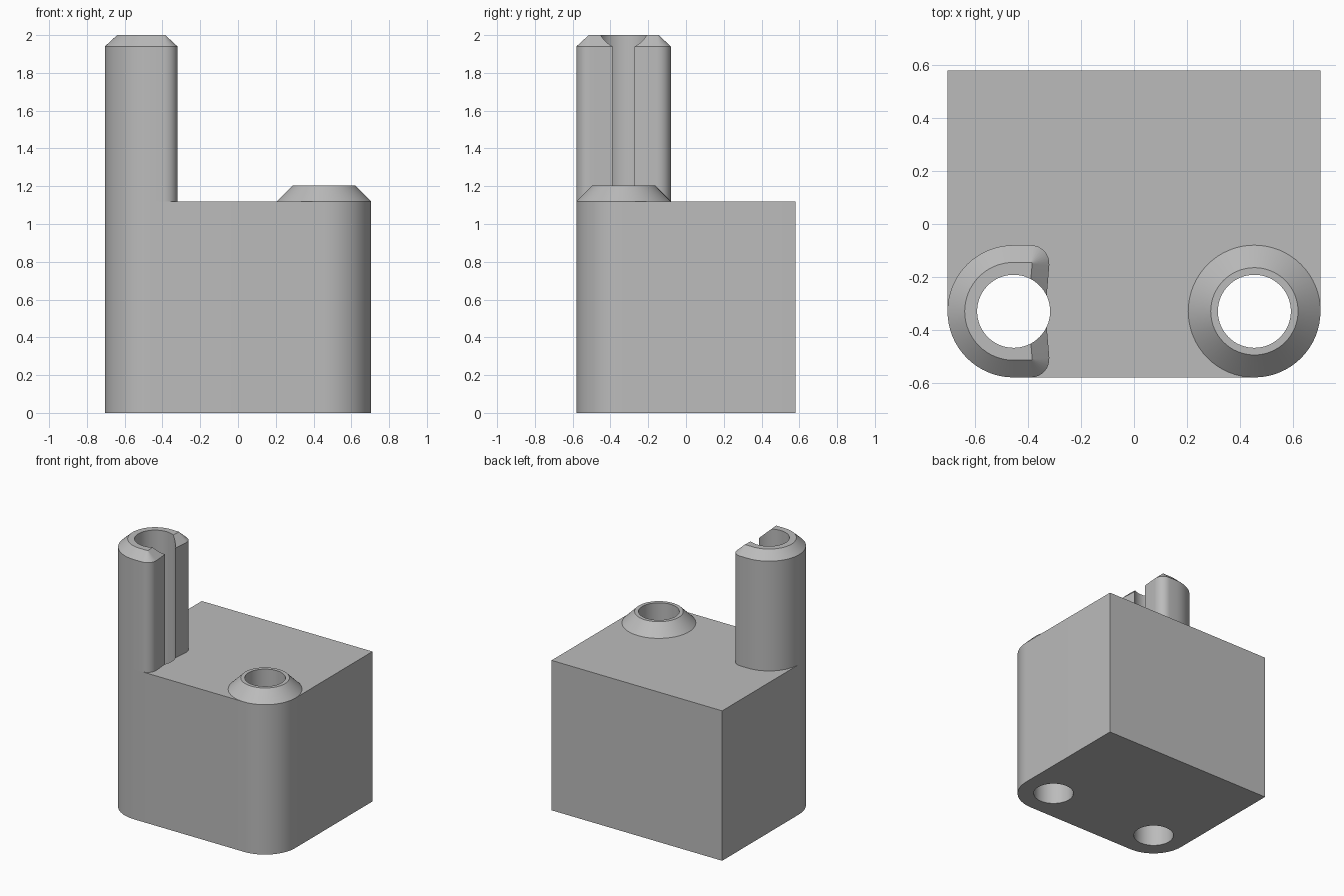
import bpy, bmesh
from math import cos, sin, radians

default = bpy.data.objects.get("Cube")
if default:
    bpy.data.objects.remove(default, do_unlink=True)

HX, HY, TOP = 0.705, 0.58, 1.12        # block half sizes and height
R, HOLE = 0.25, 0.138                  # corner radius and bore radius
CX, CY = HX - R, R - HY                # bore centres at (+-CX, CY)

grey = bpy.data.materials.new("plain grey")
grey.use_nodes = True
colour = (0.5, 0.5, 0.5, 1)
grey.diffuse_color = colour
grey.node_tree.nodes["Principled BSDF"].inputs["Base Color"].default_value = colour


def arc(x, y, r, start, end, steps):
    angles = [radians(start + (end - start) * i / steps) for i in range(steps + 1)]
    return [(x + r * cos(a), y + r * sin(a)) for a in angles]


def circle(x, r):
    return arc(x, CY, r, 0, 360, 64)[:-1]


def loft(name, sections, caps=True):
    """Skin a stack of (outline, z) sections that share a point count."""
    bm = bmesh.new()
    rings = [[bm.verts.new((x, y, z)) for x, y in pts] for pts, z in sections]
    n = len(rings[0])
    for a, b in zip(rings, rings[1:]):
        for i in range(n):
            j = (i + 1) % n
            bm.faces.new((a[i], a[j], b[j], b[i]))
    if caps:
        bm.faces.new(rings[0][::-1])
        bm.faces.new(rings[-1])
    mesh = bpy.data.meshes.new(name)
    bm.to_mesh(mesh)
    bm.free()
    obj = bpy.data.objects.new(name, mesh)
    bpy.context.collection.objects.link(obj)
    mesh.materials.append(grey)
    return obj


def select(obj):
    bpy.ops.object.select_all(action='DESELECT')
    obj.select_set(True)
    bpy.context.view_layer.objects.active = obj


def drill(obj, x):
    cutter = loft("bore_cutter", [(circle(x, HOLE), -0.5), (circle(x, HOLE), 2.5)])
    mod = obj.modifiers.new("bore", 'BOOLEAN')
    mod.operation, mod.solver, mod.object = 'DIFFERENCE', 'EXACT', cutter
    select(obj)
    bpy.ops.object.modifier_apply(modifier=mod.name)
    bpy.data.objects.remove(cutter, do_unlink=True)


def smooth(obj):
    select(obj)
    bpy.ops.object.shade_smooth_by_angle(angle=radians(25))


# Block with two rounded front corners and two through bores
outline = ([(HX, HY), (-HX, HY)] + arc(-CX, CY, R, 180, 270, 16)
           + arc(CX, CY, R, 270, 360, 16))
block = loft("block", [(outline, 0), (outline, TOP)])
for side in (-1, 1):
    drill(block, side * CX)
smooth(block)

# Low conical collar around the left bore
collar = loft("collar", [(circle(CX, R), TOP), (circle(CX, 0.165), 1.205),
                         (circle(CX, HOLE), 1.205), (circle(CX, HOLE), TOP)], caps=False)
smooth(collar)


# Tall post: round back, flattened inner side slightly bent towards the bore
def post_outline(inset):
    corner, mid = 0.07, -0.335 - inset
    x = -0.32 - corner
    dy = R - corner
    r = corner - inset
    return (arc(-CX, CY, R - inset, 90, 270, 32)
            + arc(x, CY - dy, r, 270, 365, 8)
            + [(mid, CY)]
            + arc(x, CY + dy, r, -5, 90, 8))


post = loft("post", [(post_outline(0), TOP), (post_outline(0), 1.94),
                     (post_outline(0.065), 2.0)])
drill(post, -CX)
smooth(post)
